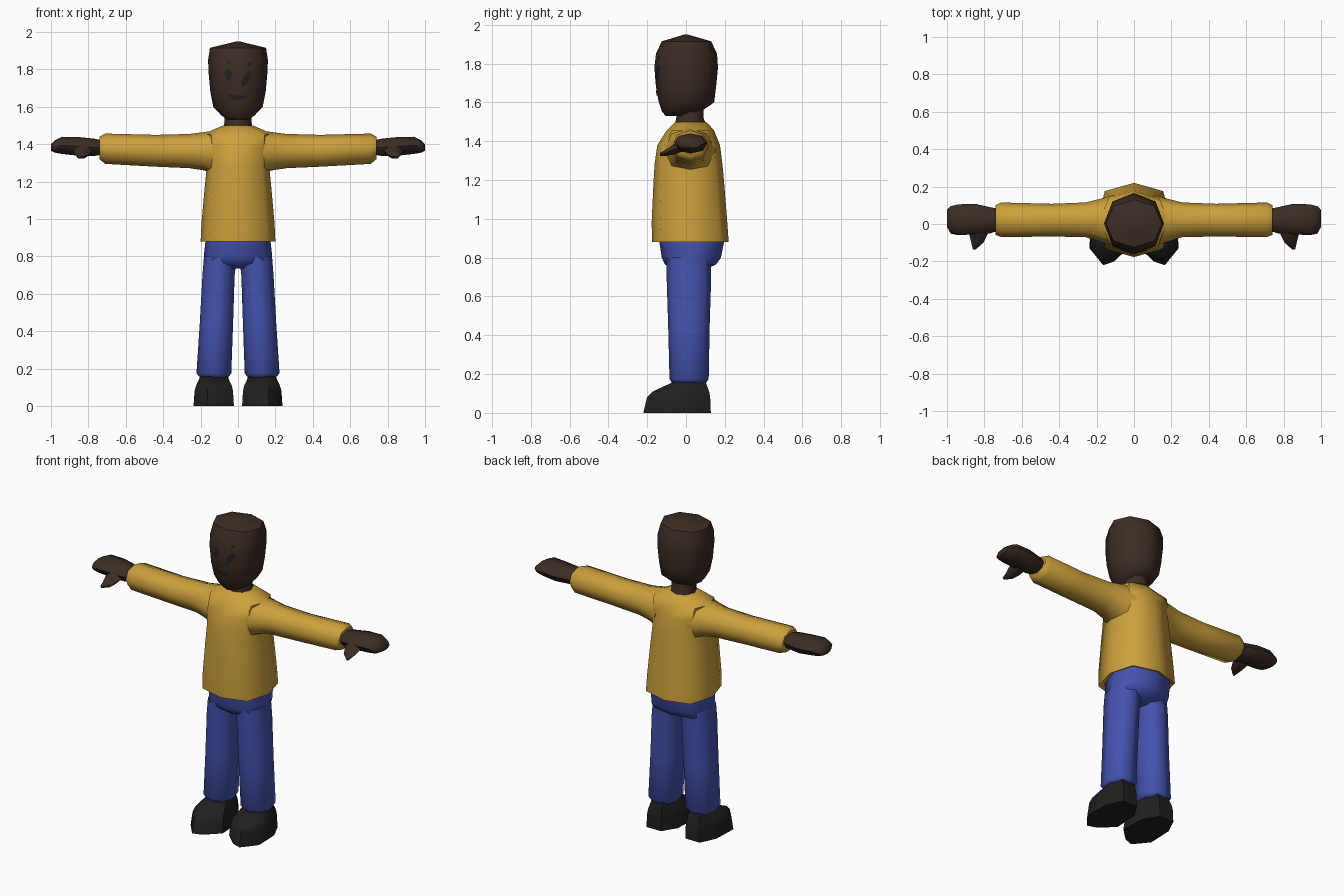
import bpy, bmesh, math
from mathutils import Vector
from mathutils.bvhtree import BVHTree

if "Cube" in bpy.data.objects:
    bpy.data.objects.remove(bpy.data.objects["Cube"])


def material(name, rgb):
    m = bpy.data.materials.new(name)
    m.diffuse_color = (*rgb, 1)
    m.use_nodes = True
    m.node_tree.nodes["Principled BSDF"].inputs["Base Color"].default_value = m.diffuse_color
    return m


SKIN = material("dark_brown", (0.046, 0.026, 0.018))
SHIRT = material("mustard", (0.60, 0.35, 0.045))
DENIM = material("blue", (0.058, 0.085, 0.42))
BLACK = material("black", (0.014, 0.014, 0.014))
FEATURE = material("charcoal", (0.016, 0.016, 0.018))


def finish(name, bm, mat, angle=50, mirror=False):
    me = bpy.data.meshes.new(name)
    bm.to_mesh(me)
    bm.free()
    ob = bpy.data.objects.new(name, me)
    bpy.context.collection.objects.link(ob)
    me.materials.append(mat)
    bpy.ops.object.select_all(action='DESELECT')
    ob.select_set(True)
    bpy.context.view_layer.objects.active = ob
    bpy.ops.object.shade_smooth_by_angle(angle=math.radians(angle))
    if mirror:
        ob.modifiers.new("mirror", 'MIRROR').use_mirror_merge = False
    return ob


def loft(name, rings, mat, axis='z', sides=8, corner=1.0, angle=50, mirror=False):
    """Rings are (position, a_min, a_max, b_min, b_max) across the given axis."""
    bm = bmesh.new()
    loops = []
    for p, a0, a1, b0, b1 in rings:
        loop = []
        for i in range(sides):
            t = 2 * math.pi * i / sides
            k = corner if i % 2 else 1.0
            a = (a0 + a1) / 2 + (a1 - a0) / 2 * math.cos(t) * k
            b = (b0 + b1) / 2 + (b1 - b0) / 2 * math.sin(t) * k
            co = {'x': (p, a, b), 'y': (a, p, b), 'z': (a, b, p)}[axis]
            loop.append(bm.verts.new(co))
        loops.append(loop)
    for l0, l1 in zip(loops, loops[1:]):
        for i in range(sides):
            j = (i + 1) % sides
            bm.faces.new((l0[i], l0[j], l1[j], l1[i]))
    bm.faces.new(loops[0])
    bm.faces.new(loops[-1])
    bmesh.ops.recalc_face_normals(bm, faces=bm.faces)
    return finish(name, bm, mat, angle, mirror)


# Head, with the chin forward of the nape
head = loft("head", [
    (1.53, -.055, .055, -.105, .02), (1.555, -.09, .09, -.125, .08),
    (1.60, -.132, .132, -.14, .145), (1.68, -.148, .148, -.155, .155),
    (1.78, -.157, .157, -.163, .165), (1.85, -.16, .16, -.155, .16),
    (1.915, -.15, .15, -.125, .13), (1.95, -.008, .008, -.008, .008)],
    SKIN, corner=1.03)
loft("neck", [(1.47, -.08, .08, -.06, .11), (1.52, -.072, .072, -.05, .09),
              (1.59, -.072, .072, -.045, .09)], SKIN)

# Shirt body with a turned-in hem
loft("shirt_body", [
    (.90, -.165, .165, -.13, .175), (.88, -.20, .20, -.175, .22),
    (.98, -.195, .195, -.177, .213), (1.18, -.177, .177, -.168, .197),
    (1.28, -.167, .167, -.162, .188), (1.38, -.172, .172, -.148, .175),
    (1.455, -.185, .185, -.10, .145), (1.50, -.08, .08, -.055, .105)],
    SHIRT, corner=1.1, angle=60)

# Sleeves with tapered cuffs
loft("sleeves", [
    (.11, -.12, .155, 1.225, 1.475), (.18, -.095, .135, 1.26, 1.465),
    (.26, -.07, .115, 1.272, 1.455), (.44, -.067, .108, 1.28, 1.45),
    (.71, -.07, .115, 1.295, 1.457), (.74, -.058, .10, 1.32, 1.44)],
    SHIRT, 'x', corner=1.03, angle=60, mirror=True)

# Mitten hands and thumbs
loft("hands", [
    (.72, -.035, .08, 1.345, 1.42), (.77, -.05, .09, 1.337, 1.43),
    (.85, -.055, .108, 1.338, 1.438), (.94, -.06, .105, 1.348, 1.44),
    (.98, -.052, .095, 1.355, 1.42), (1.0, -.015, .075, 1.365, 1.40)],
    SKIN, 'x', corner=1.04, mirror=True)
loft("thumbs", [
    (-.01, .77, .88, 1.345, 1.41), (-.06, .785, .88, 1.328, 1.39),
    (-.10, .805, .87, 1.322, 1.36), (-.135, .845, .862, 1.324, 1.342)],
    SKIN, 'y', sides=6, mirror=True)

# Trousers: hips and two legs
loft("trouser_hips", [
    (.735, -.10, .10, -.06, .09), (.765, -.183, .183, -.108, .155),
    (.80, -.183, .183, -.125, .18), (.90, -.172, .172, -.14, .20)],
    DENIM, corner=1.08, angle=60)
loft("trouser_legs", [
    (.15, .055, .20, -.07, .10), (.175, .036, .222, -.085, .117),
    (.45, .026, .204, -.092, .122), (.70, .018, .19, -.10, .13),
    (.80, .005, .182, -.10, .13)], DENIM, corner=1.05, angle=60, mirror=True)

# Shoes: low toe, higher ankle
shoe = bmesh.new()
outline = [(.105, -.20), (.165, -.22), (.238, -.13), (.232, .03),
           (.185, .128), (.085, .128), (.03, .04), (.022, -.12)]
collar = [(.10, -.045), (.15, -.06), (.19, -.04), (.20, .03),
          (.17, .10), (.09, .10), (.055, .03), (.06, -.03)]
layers = []
for z, blend in ((0, 0), (.08, .12), (.11, .3), (.162, 1)):
    ring = []
    for (x0, y0), (x1, y1) in zip(outline, collar):
        ring.append(shoe.verts.new((x0 + (x1 - x0) * blend,
                                    y0 + (y1 - y0) * blend, z)))
    layers.append(ring)
for r0, r1 in zip(layers, layers[1:]):
    for i in range(8):
        shoe.faces.new((r0[i], r0[(i + 1) % 8], r1[(i + 1) % 8], r1[i]))
shoe.faces.new(layers[0])
shoe.faces.new(layers[-1])
bmesh.ops.recalc_face_normals(shoe, faces=shoe.faces)
finish("shoes", shoe, BLACK, 45, mirror=True)

# Painted face: strips laid just in front of the head surface
bvh = BVHTree.FromPolygons([v.co for v in head.data.vertices],
                           [p.vertices for p in head.data.polygons])


def face_mark(name, columns):
    """Columns are (x, z_low, z_high)."""
    bm = bmesh.new()
    pairs = []
    for x, z0, z1 in columns:
        pair = []
        for z in (z0, z1):
            hit = bvh.ray_cast(Vector((x, -1, z)), Vector((0, 1, 0)))[0]
            pair.append(bm.verts.new((x, hit.y - .004, z)))
        pairs.append(pair)
    for (a, b), (c, d) in zip(pairs, pairs[1:]):
        bm.faces.new((a, c, d, b))
    finish(name, bm, FEATURE)


face_mark("left_eye", [(-.07, 1.76, 1.785), (-.06, 1.742, 1.80),
                       (-.045, 1.74, 1.80), (-.033, 1.76, 1.785)])
face_mark("right_eye", [(.018, 1.705, 1.722), (.03, 1.71, 1.755),
                        (.045, 1.72, 1.78), (.06, 1.74, 1.79),
                        (.078, 1.765, 1.785)])
face_mark("left_brow", [(-.056, 1.832, 1.846), (-.04, 1.832, 1.846)])
face_mark("right_brow", [(.052, 1.815, 1.835), (.072, 1.825, 1.838)])
face_mark("mouth", [(-.055, 1.655, 1.668), (-.035, 1.64, 1.666),
                    (0, 1.636, 1.66), (.025, 1.638, 1.66),
                    (.042, 1.65, 1.664)])
